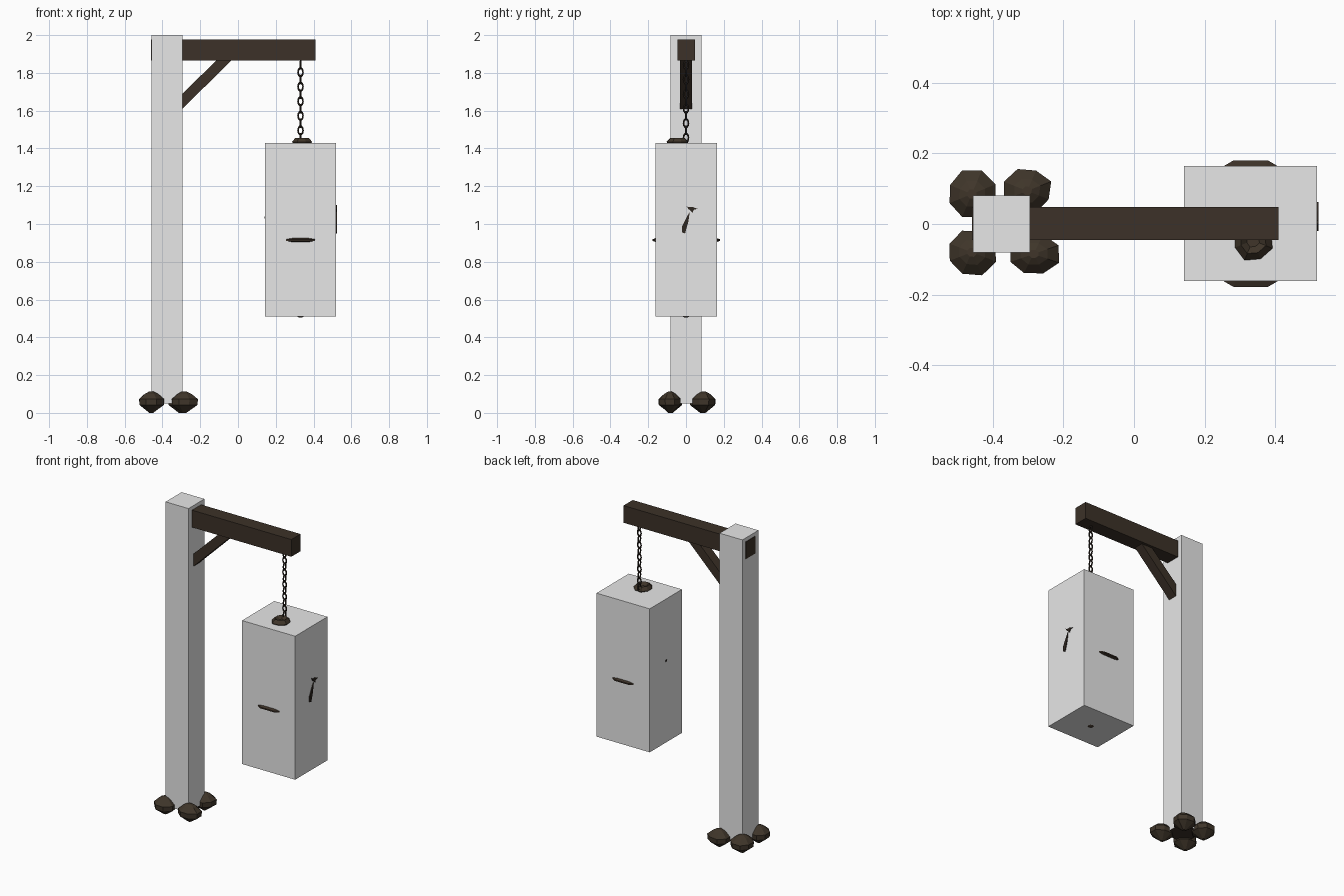
import bpy, bmesh, math, random
from mathutils import Vector

random.seed(4)
cube = bpy.data.objects.get("Cube")
if cube:
    bpy.data.objects.remove(cube, do_unlink=True)


def material(name, rgb):
    m = bpy.data.materials.new(name)
    m.use_nodes = True
    m.diffuse_color = (*rgb, 1)
    m.node_tree.nodes["Principled BSDF"].inputs["Base Color"].default_value = (*rgb, 1)
    return m


GREY = material("pale grey", (0.8, 0.8, 0.8))
WOOD = material("dark wood", (0.045, 0.031, 0.021))
STONE = material("brown stone", (0.050, 0.036, 0.023))
IRON = material("dark iron", (0.028, 0.020, 0.015))


def finish(name, bm, mat):
    bmesh.ops.recalc_face_normals(bm, faces=bm.faces[:])
    mesh = bpy.data.meshes.new(name)
    bm.to_mesh(mesh)
    bm.free()
    mesh.materials.append(mat)
    obj = bpy.data.objects.new(name, mesh)
    bpy.context.collection.objects.link(obj)
    return obj


def box(name, low, high, mat):
    low, high = Vector(low), Vector(high)
    bm = bmesh.new()
    bmesh.ops.create_cube(bm, size=1)
    for v in bm.verts:
        v.co = (low + high) / 2 + v.co * (high - low)
    return finish(name, bm, mat)


def prism(name, points, mat, to_3d, depth):
    """Extrude a flat outline along a depth vector."""
    bm = bmesh.new()
    face = bm.faces.new([bm.verts.new(to_3d(*p)) for p in points])
    new = bmesh.ops.extrude_face_region(bm, geom=[face])["geom"]
    bmesh.ops.translate(bm, vec=depth, verts=[g for g in new if isinstance(g, bmesh.types.BMVert)])
    return finish(name, bm, mat)


def lathe(name, x, y, profile, sides, mat, scale=(1, 1), jitter=0.0):
    """Stack rings of (radius, height), closing both ends."""
    bm = bmesh.new()
    wobble = [1 + random.uniform(-jitter, jitter) for _ in range(sides)]
    rings = []
    for r, z in profile:
        ring = []
        for i in range(sides):
            a = math.tau * (i + 0.5) / sides
            ring.append(bm.verts.new((x + r * wobble[i] * scale[0] * math.cos(a),
                                      y + r * wobble[i] * scale[1] * math.sin(a), z)))
        rings.append(ring)
    for a, b in zip(rings, rings[1:]):
        for i in range(sides):
            j = (i + 1) % sides
            bm.faces.new((a[i], a[j], b[j], b[i]))
    bm.faces.new(rings[0])
    bm.faces.new(rings[-1])
    return finish(name, bm, mat)


# Post with a dark underside
post = box("post", (-0.457, -0.081, 0.05), (-0.295, 0.081, 2.0), GREY)
post.data.materials.append(WOOD)
for p in post.data.polygons:
    if p.normal.z < -0.5:
        p.material_index = 1

# Crossbeam, its end showing through the post, and the slanted brace
box("crossbeam", (-0.46, -0.045, 1.866), (0.41, 0.048, 1.976), WOOD)
prism("brace", [(-0.31, 1.595), (-0.31, 1.675), (-0.11, 1.87), (-0.03, 1.87)], WOOD,
      lambda x, z: (x, -0.031, z), (0, 0.062, 0))

# Stones around the foot
STONE_PROFILE = [(0.15, 0.0), (0.98, 0.042), (1.0, 0.073), (0.55, 0.1), (0.2, 0.112)]
for name, x, y, sx, sy in (("front_right", -0.46, -0.08, 0.072, 0.067),
                           ("front_left", -0.285, -0.085, 0.074, 0.062),
                           ("back_right", -0.46, 0.085, 0.07, 0.069),
                           ("back_left", -0.303, 0.094, 0.07, 0.066)):
    lathe("stone_" + name, x, y, STONE_PROFILE, 8, STONE, (sx, sy), 0.07)

# Hanging block with the belted sack inside it
BX = 0.331
box("hanging_block", (0.142, -0.162, 0.51), (0.519, 0.165, 1.43), GREY)
lathe("sack", BX, 0.001,
      [(0.008, 0.505), (0.1, 0.55), (0.155, 0.75), (0.16, 0.902), (0.186, 0.911),
       (0.186, 0.919), (0.16, 0.928), (0.15, 1.15), (0.1, 1.35), (0.04, 1.41)], 12, WOOD)

# Ruffled neck of the sack on top
lathe("sack_neck", 0.337, -0.046,
      [(0.035, 1.4), (0.06, 1.435), (0.04, 1.456), (0.02, 1.437)], 8, STONE, jitter=0.1)


# Ragged scraps of sack showing on the sides of the block
def side_x(y, z):
    return (0.518, y, z)


prism("scrap_lower", [(-0.02, 0.955), (-0.005, 0.95), (0.012, 1.01), (0.02, 1.065),
                      (0.005, 1.04), (-0.02, 0.99)], IRON, side_x, (0.006, 0, 0))
prism("scrap_upper", [(0.0, 1.1), (0.012, 1.08), (0.035, 1.06), (0.04, 1.075), (0.062, 1.08),
                      (0.035, 1.09), (0.01, 1.09)], IRON, side_x, (0.006, 0, 0))
box("scrap_right", (0.139, -0.005, 1.03), (0.143, 0.005, 1.04), IRON)

# Chain of alternating oval links
for i in range(11):
    bpy.ops.mesh.primitive_torus_add(major_segments=10, minor_segments=5,
                                     major_radius=0.013, minor_radius=0.0045)
    link = bpy.context.object
    link.name = "chain_link"
    for v in link.data.vertices:
        x, y, z = v.co
        v.co = (x, z, y * 1.6) if i % 2 else (z, x, y * 1.6)
    link.data.flip_normals() if i % 2 else None
    link.location = (BX, 0, 1.842 - 0.0385 * i)
    link.data.materials.append(IRON)
